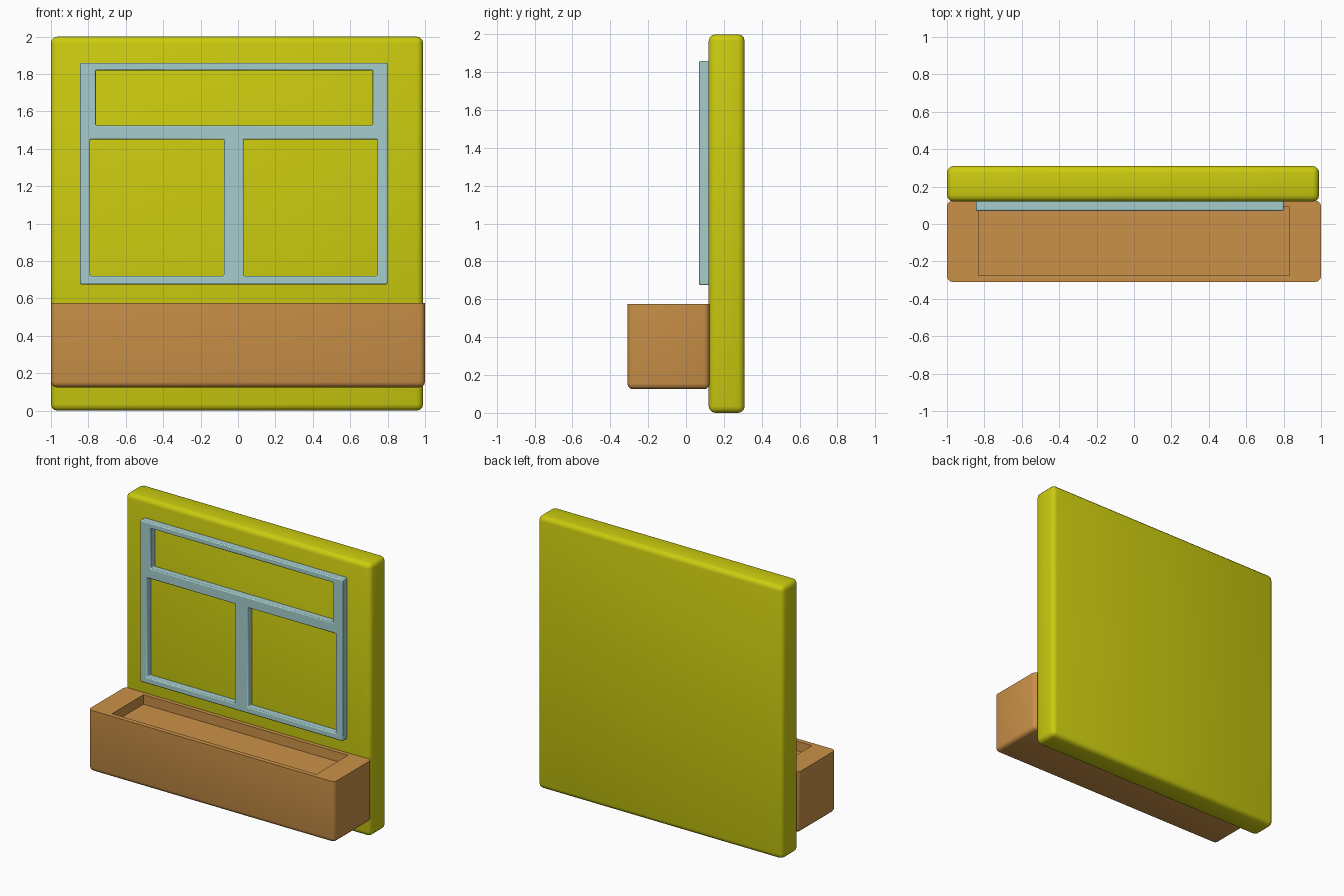
import bpy, bmesh
from mathutils import Vector

cube = bpy.data.objects.get("Cube")
if cube:
    bpy.data.objects.remove(cube, do_unlink=True)


def material(name, rgb):
    mat = bpy.data.materials.new(name)
    mat.use_nodes = True
    mat.diffuse_color = (*rgb, 1)
    mat.node_tree.nodes["Principled BSDF"].inputs["Base Color"].default_value = (*rgb, 1)
    return mat


def finish(bm, name, mat):
    """Turn the bmesh into a smooth-shaded object with one material."""
    bmesh.ops.recalc_face_normals(bm, faces=bm.faces)
    mesh = bpy.data.meshes.new(name)
    bm.to_mesh(mesh)
    bm.free()
    mesh.materials.append(mat)
    obj = bpy.data.objects.new(name, mesh)
    bpy.context.collection.objects.link(obj)
    bpy.ops.object.select_all(action="DESELECT")
    obj.select_set(True)
    bpy.context.view_layer.objects.active = obj
    bpy.ops.object.shade_smooth_by_angle(angle=0.6)
    return obj


def box(low, high):
    bm = bmesh.new()
    bmesh.ops.create_cube(bm, size=1)
    low, high = Vector(low), Vector(high)
    for v in bm.verts:
        v.co = (low + high) / 2 + v.co * (high - low)
    return bm


def round_edges(bm, edges, width, segments=3):
    bmesh.ops.bevel(bm, geom=edges, offset=width, segments=segments,
                    profile=0.5, affect="EDGES")


yellow = material("yellow paint", (0.6, 0.6, 0.005))
wood = material("orange wood", (0.6, 0.285, 0.065))
blue = material("pale blue paint", (0.38, 0.61, 0.61))

# Wall panel with rounded edges
bm = box((-1, 0.12, 0), (0.99, 0.31, 2))
round_edges(bm, bm.edges[:], 0.035)
finish(bm, "wall_panel", yellow)

# Planter box: top edges stay sharp, the rest are rounded
bm = box((-1, -0.31, 0.125), (1, 0.125, 0.575))
top = max(bm.faces, key=lambda f: f.calc_center_median().z)
round_edges(bm, [e for e in bm.edges if e not in top.edges], 0.03)

# Shallow soil tray sunk into the planter's top face
top = max(bm.faces, key=lambda f: f.calc_center_median().z)
bmesh.ops.inset_individual(bm, faces=[top], thickness=0.035)
for v in top.verts:
    v.co.x *= 0.83 / 0.965
floor = bmesh.ops.extrude_discrete_faces(bm, faces=[top])["faces"][0]
bmesh.ops.translate(bm, verts=floor.verts, vec=(0, 0, -0.07))
finish(bm, "planter_box", wood)

# Window frame: a grid of cells with the three panes left open
xs = (-0.845, -0.79, -0.76, -0.075, 0.03, 0.72, 0.745, 0.8)
zs = (0.675, 0.72, 1.45, 1.525, 1.82, 1.86)
panes = ((-0.76, 0.72, 1.525, 1.82),
         (-0.79, -0.075, 0.72, 1.45),
         (0.03, 0.745, 0.72, 1.45))
bm = bmesh.new()
grid = [[bm.verts.new((x, 0.07, z)) for z in zs] for x in xs]
for i in range(len(xs) - 1):
    for j in range(len(zs) - 1):
        x, z = (xs[i] + xs[i + 1]) / 2, (zs[j] + zs[j + 1]) / 2
        if not any(a < x < b and c < z < d for a, b, c, d in panes):
            bm.faces.new((grid[i][j], grid[i + 1][j],
                          grid[i + 1][j + 1], grid[i][j + 1]))
bmesh.ops.delete(bm, geom=[v for v in bm.verts if not v.link_faces], context="VERTS")
back = bmesh.ops.extrude_face_region(bm, geom=bm.faces[:], use_keep_orig=True)["geom"]
bmesh.ops.translate(bm, verts=[g for g in back if isinstance(g, bmesh.types.BMVert)],
                    vec=(0, 0.06, 0))
frame = finish(bm, "window_frame", blue)
bevel = frame.modifiers.new("Soft edges", "BEVEL")
bevel.width = 0.007
bevel.segments = 2
bevel.limit_method = "ANGLE"
